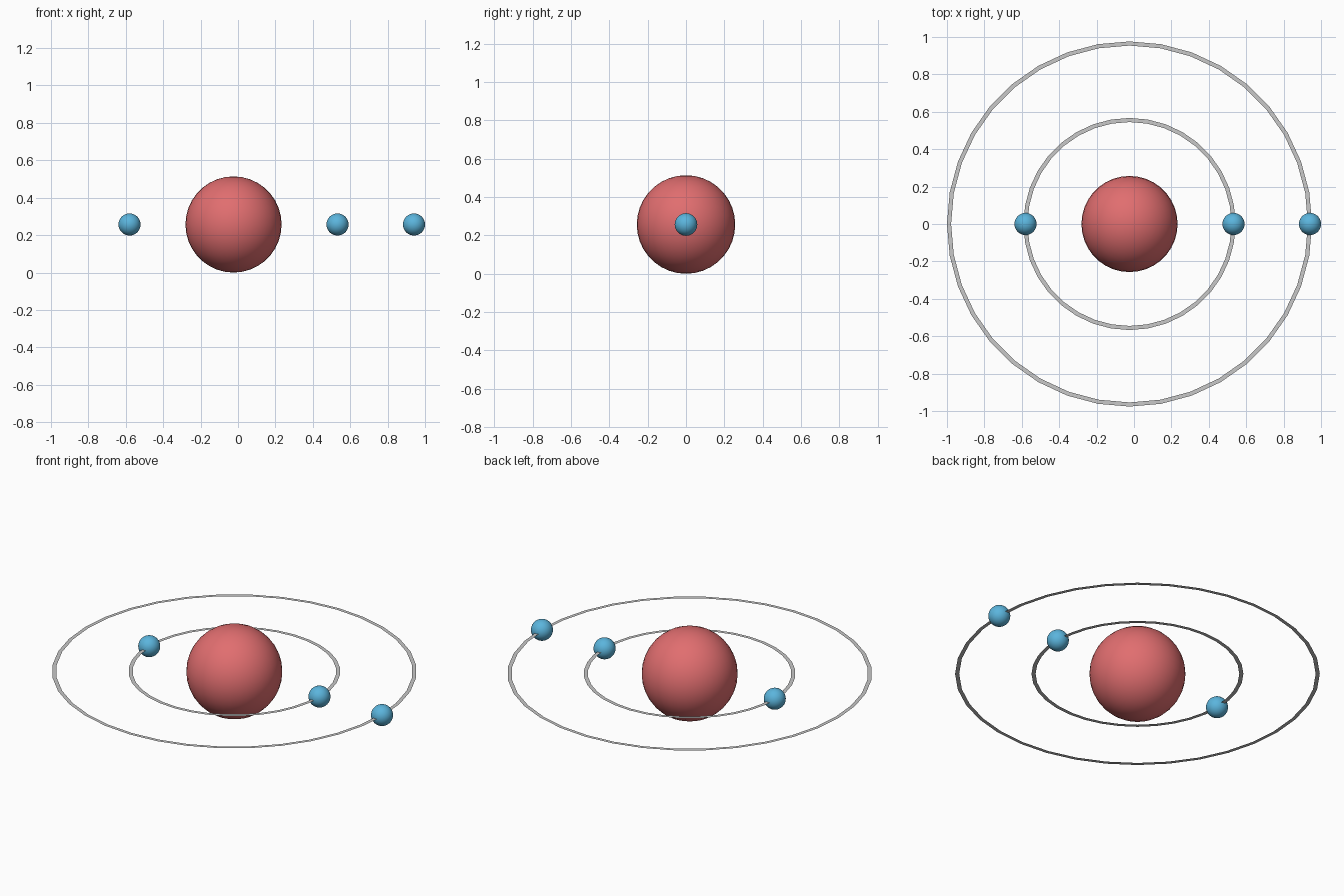
import bpy
import bmesh
from math import cos, sin, tau

cube = bpy.data.objects.get("Cube")
if cube:
    bpy.data.objects.remove(cube, do_unlink=True)

CX, CZ = -0.024, 0.257       # centre of the system
INNER, OUTER = 0.556, 0.965  # orbit radii


def material(name, rgb):
    m = bpy.data.materials.new(name)
    m.use_nodes = True
    colour = (*rgb, 1)
    m.diffuse_color = colour
    m.node_tree.nodes["Principled BSDF"].inputs["Base Color"].default_value = colour
    return m


red = material("soft red", (0.75, 0.155, 0.16))
blue = material("sky blue", (0.105, 0.46, 0.72))
grey = material("light grey", (0.58, 0.58, 0.58))


def ball(name, x, radius, mat):
    bpy.ops.mesh.primitive_uv_sphere_add(
        segments=36, ring_count=18, radius=radius, location=(CX + x, 0, CZ))
    obj = bpy.context.object
    obj.name = name
    obj.data.materials.append(mat)
    bpy.ops.object.shade_smooth()


def flat_ring(name, radius, half_width=0.011, sides=36):
    bm = bmesh.new()
    loops = [[bm.verts.new((r * cos(tau * i / sides), r * sin(tau * i / sides), 0))
              for i in range(sides)]
             for r in (radius - half_width, radius + half_width)]
    inner, outer = loops
    for i in range(sides):
        j = (i + 1) % sides
        bm.faces.new((inner[i], outer[i], outer[j], inner[j]))
    mesh = bpy.data.meshes.new(name)
    bm.to_mesh(mesh)
    bm.free()
    mesh.materials.append(grey)
    obj = bpy.data.objects.new(name, mesh)
    obj.location = (CX, 0, CZ)
    bpy.context.collection.objects.link(obj)


# Central body
ball("nucleus", 0, 0.257, red)

# Paper-thin orbit bands
flat_ring("inner_orbit", INNER)
flat_ring("outer_orbit", OUTER)

# Small orbiting bodies
for name, x in (("inner_left_electron", INNER),
                ("inner_right_electron", -INNER),
                ("outer_electron", OUTER)):
    ball(name, x, 0.059, blue)
